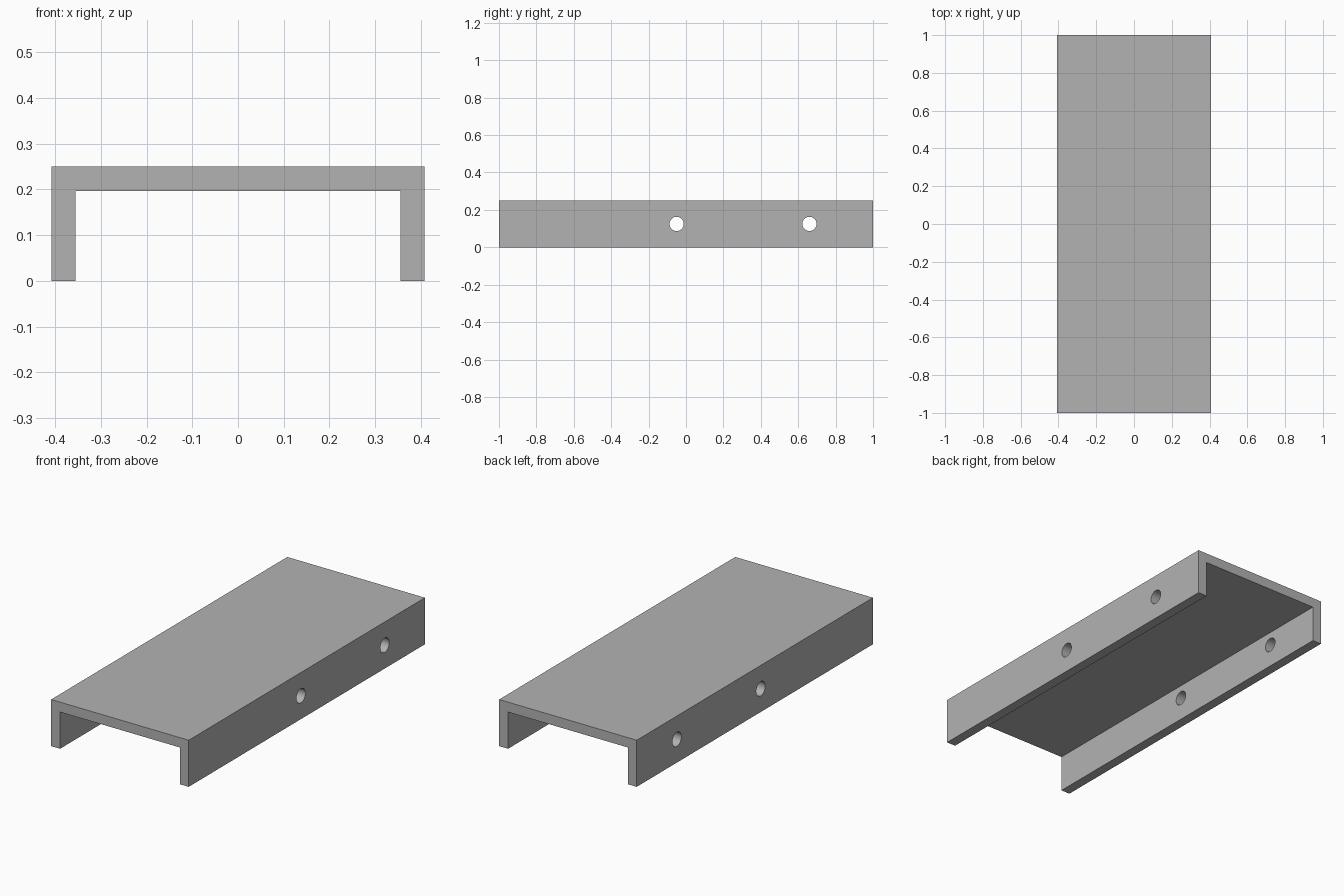
import bpy
import bmesh
import math

HALF_WIDTH, HALF_LENGTH, HEIGHT = 0.408, 1.0, 0.25
INNER_HALF, INNER_TOP = 0.355, 0.197
HOLE_RADIUS, HOLE_HEIGHT = 0.038, 0.125
HOLE_POSITIONS = (-0.05, 0.66)

cube = bpy.data.objects.get("Cube")
if cube:
    bpy.data.objects.remove(cube, do_unlink=True)

# Plain grey metal
grey = bpy.data.materials.new("grey metal")
grey.use_nodes = True
colour = (0.45, 0.45, 0.45, 1)
grey.diffuse_color = colour
grey.node_tree.nodes["Principled BSDF"].inputs["Base Color"].default_value = colour

# Channel: a U profile, open below, extruded along its length
half_profile = [(HALF_WIDTH, HEIGHT), (HALF_WIDTH, 0), (INNER_HALF, 0), (INNER_HALF, INNER_TOP)]
profile = half_profile + [(-x, z) for x, z in reversed(half_profile)]
bm = bmesh.new()
face = bm.faces.new([bm.verts.new((x, -HALF_LENGTH, z)) for x, z in profile])
extruded = bmesh.ops.extrude_face_region(bm, geom=[face], use_keep_orig=True)
moved = [g for g in extruded["geom"] if isinstance(g, bmesh.types.BMVert)]
bmesh.ops.translate(bm, verts=moved, vec=(0, 2 * HALF_LENGTH, 0))
bmesh.ops.recalc_face_normals(bm, faces=bm.faces)
mesh = bpy.data.meshes.new("channel")
bm.to_mesh(mesh)
bm.free()
mesh.materials.append(grey)
channel = bpy.data.objects.new("channel", mesh)
bpy.context.collection.objects.link(channel)

# Bolt holes: each cutter passes through both side flanges
cutters = []
for y in HOLE_POSITIONS:
    bpy.ops.mesh.primitive_cylinder_add(
        vertices=48, radius=HOLE_RADIUS, depth=3 * HALF_WIDTH,
        location=(0, y, HOLE_HEIGHT), rotation=(0, math.pi / 2, 0))
    cutter = bpy.context.object
    cutter.name = "hole_cutter"
    cutter.hide_render = True
    cutter.data.materials.append(grey)
    cutters.append(cutter)
    hole = channel.modifiers.new("bolt hole", 'BOOLEAN')
    hole.operation = 'DIFFERENCE'
    hole.solver = 'EXACT'
    hole.object = cutter

# Apply the holes, then discard the cutters
bpy.ops.object.select_all(action='DESELECT')
channel.select_set(True)
bpy.context.view_layer.objects.active = channel
for modifier in list(channel.modifiers):
    bpy.ops.object.modifier_apply(modifier=modifier.name)
for cutter in cutters:
    bpy.data.objects.remove(cutter, do_unlink=True)

# Smooth hole walls with sharp rims and corners
bpy.ops.object.shade_smooth_by_angle(angle=math.radians(30))
